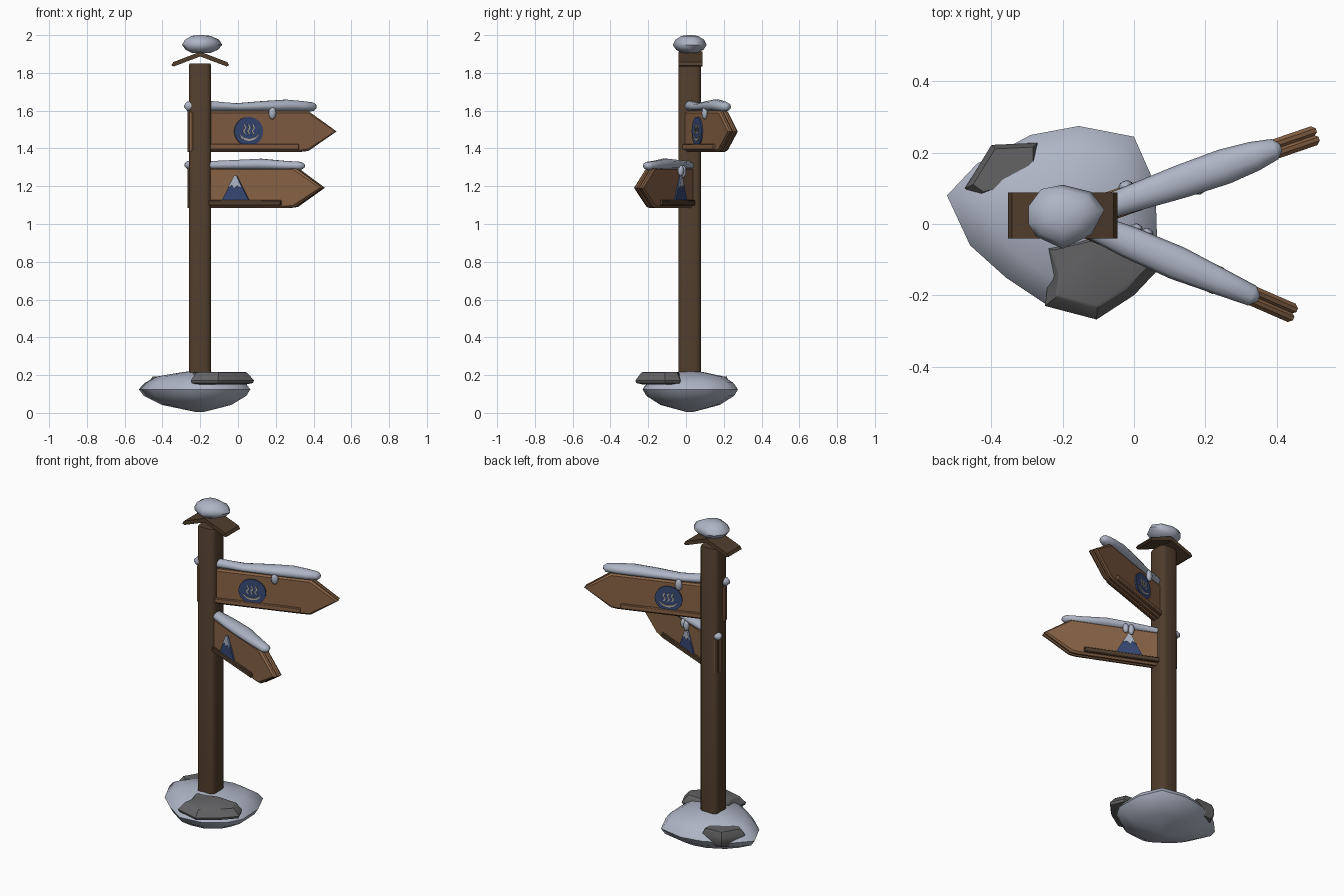
import bpy, bmesh, math
from mathutils import Vector

if "Cube" in bpy.data.objects:
    bpy.data.objects.remove(bpy.data.objects["Cube"])


def material(name, r, g, b):
    lin = [(c / 255 / 12.92) if c < 10 else ((c / 255 + 0.055) / 1.055) ** 2.4 for c in (r, g, b)]
    m = bpy.data.materials.new(name)
    m.diffuse_color = (*lin, 1)
    m.use_nodes = True
    m.node_tree.nodes["Principled BSDF"].inputs["Base Color"].default_value = m.diffuse_color
    return m


SNOW = material("snow", 174, 181, 197)
ROCK = material("rock", 100, 99, 101)
DARK_WOOD = material("dark_wood", 80, 61, 44)
LIGHT_WOOD = material("light_wood", 136, 99, 70)
NAVY = material("navy_paint", 55, 72, 116)
CREAM = material("cream_paint", 180, 174, 162)


def finish(ob, mat, angle, place):
    ob.data.materials.append(mat)
    if place:
        ob.location, ob.rotation_euler = place[0], (0, 0, math.radians(place[1]))
    bpy.ops.object.select_all(action='DESELECT')
    ob.select_set(True)
    bpy.context.view_layer.objects.active = ob
    bpy.ops.object.shade_smooth_by_angle(angle=math.radians(angle))
    return ob


def loft(name, rings, mat, angle=30, place=None):
    """Skin a list of equal-length rings and cap both ends."""
    bm = bmesh.new()
    vs = [[bm.verts.new(p) for p in ring] for ring in rings]
    n = len(vs[0])
    for a, b in zip(vs, vs[1:]):
        for i in range(n):
            j = (i + 1) % n
            bm.faces.new((a[i], a[j], b[j], b[i]))
    bm.faces.new(vs[0])
    bm.faces.new(vs[-1])
    bmesh.ops.recalc_face_normals(bm, faces=bm.faces)
    me = bpy.data.meshes.new(name)
    bm.to_mesh(me)
    bm.free()
    ob = bpy.data.objects.new(name, me)
    bpy.context.collection.objects.link(ob)
    return finish(ob, mat, angle, place)


def plate(name, outline, y0, y1, mat, place):
    """Flat cut-out in the sign's own x-z plane."""
    return loft(name, [[(x, y, z) for x, z in outline] for y in (y0, y1)], mat, 30, place)


def box(name, lo, hi, mat, place=None, bevel=0.0, segments=1):
    rings = [[(lo[0], lo[1], z), (hi[0], lo[1], z), (hi[0], hi[1], z), (lo[0], hi[1], z)]
             for z in (lo[2], hi[2])]
    ob = loft(name, rings, mat, 35, place)
    if bevel:
        m = ob.modifiers.new("bevel", 'BEVEL')
        m.width, m.segments = bevel, segments
    return ob


def mound(name, outline, centre, levels, mat, angle):
    """Stack scaled copies of a plan outline: levels are (scale, z)."""
    cx, cy = centre
    rings = [[(cx + (x - cx) * s, cy + (y - cy) * s, z) for x, y in outline] for s, z in levels]
    return loft(name, rings, mat, angle)


def blob(name, at, size, place):
    bpy.ops.mesh.primitive_uv_sphere_add(segments=10, ring_count=6)
    ob = bpy.context.object
    ob.name = name
    for v in ob.data.vertices:
        v.co = Vector(at) + Vector([c * s for c, s in zip(v.co, size)])
    return finish(ob, SNOW, 80, place)


# Snow heap and the stones around the foot
heap = [(-.525, .08), (-.44, .17), (-.29, .25), (-.155, .275), (0, .245), (.06, .11), (.065, -.05),
        (.02, -.13), (-.1, -.215), (-.24, -.23), (-.36, -.15), (-.46, -.06)]
mound("snow_heap", heap, (-.2, .02), [(.06, .004), (.62, .042), (.92, .09), (1, .125), (.9, .16),
                                      (.7, .193), (.3, .215), (.05, .225)], SNOW, 60)
front = [(-.27, -.06), (-.1, -.02), (.05, -.03), (.085, -.11), (0, -.2), (-.105, -.268),
         (-.25, -.23), (-.24, -.15)]
mound("front_stone", front, (-.1, -.11), [(.75, .15), (.97, .158), (1, .172), (.8, .213), (.74, .217)],
      ROCK, 30)
back = [(-.475, .1), (-.40, .222), (-.27, .228), (-.27, .18), (-.35, .1), (-.44, .075)]
mound("back_stone", back, (-.345, .16), [(.8, .1), (1, .13), (1, .16), (.82, .193)], ROCK, 30)

# Post with rounded corners
x0, x1, y0, y1, c = -.26, -.143, -.04, .08, .028
corner = []
for cx, cy, a in ((x1 - c, y1 - c, 0), (x0 + c, y1 - c, 90), (x0 + c, y0 + c, 180), (x1 - c, y0 + c, 270)):
    for k in range(4):
        t = math.radians(a + 30 * k)
        corner.append((cx + c * math.cos(t), cy + c * math.sin(t)))
mound("post", corner, (-.2, .02), [(1, .1), (1, 1.84), (.94, 1.85)], DARK_WOOD, 40)

# Little roof made of two sloping boards
for side, label in ((-1, "left"), (1, "right")):
    section = [(-.2 + side * x, z) for x, z in ((0, 1.912), (.143, 1.857), (.153, 1.84), (.14, 1.834), (0, 1.887))]
    loft(label + "_roof_board", [[(x, y, z) for x, z in section] for y in (-.04, .088)], DARK_WOOD)

# Snow on the roof
cap = [(-.296, .05), (-.26, .098), (-.2, .11), (-.12, .09), (-.083, .04), (-.12, -.03), (-.2, -.07),
       (-.275, -.035), (-.296, 0)]
mound("roof_snow", cap, (-.2, .02), [(.45, 1.905), (.8, 1.922), (1, 1.948), (.85, 1.975), (.5, 1.995),
                                     (.15, 2.0)], SNOW, 60)

T = .028  # half thickness of a sign board


def sign(name, place, tip, shoulder, zlo, zhi, rib_end, snow):
    zm = (zlo + zhi) / 2
    outline = [(-.066, zlo), (shoulder - .04, zlo), (shoulder, zlo + .005), (tip, zm),
               (shoulder, zhi), (-.066, zhi)]
    cx = (tip - .066) / 2
    # arrow board with eased rims and a groove along the edge
    rings = []
    for y, d in ((-1, .01), (-.65, 0), (-.25, 0), (0, .008), (.25, 0), (.65, 0), (1, .01)):
        kx, kz = 1 - d / (tip / 2), 1 - d / ((zhi - zlo) / 2)
        rings.append([(cx + (x - cx) * kx, y * T, zm + (z - zm) * kz) for x, z in outline])
    loft(name + "_board", rings, LIGHT_WOOD, 25, place)
    # batten along the bottom of both faces
    for s, label in ((-1, "front"), (1, "back")):
        ys = sorted((s * (T - .005), s * (T + .012)))
        box(f"{name}_{label}_batten", (.03, ys[0], zlo + .012), (rib_end, ys[1], zlo + .042),
            DARK_WOOD if name == "lower" else LIGHT_WOOD, place, .004)
    # long snow drift on the top edge
    tube = []
    for x, w, lo, hi in snow:
        m, h = (lo + hi) / 2, (hi - lo) / 2
        tube.append([(x, w * math.cos(k * math.pi / 5), m + h * math.sin(k * math.pi / 5)) for k in range(10)])
    loft(name + "_snow", tube, SNOW, 60, place)


up = ((-.2, .005, 0), 19)
low = ((-.2, .03, 0), -23.5)
sign("upper", up, .757, .60, 1.382, 1.598, .54,
     [(-.088, .008, 1.615, 1.632), (-.07, .024, 1.598, 1.65), (.06, .03, 1.598, 1.652), (.2, .038, 1.598, 1.64),
      (.35, .047, 1.596, 1.652), (.48, .05, 1.594, 1.66), (.57, .042, 1.594, 1.652), (.63, .03, 1.596, 1.645),
      (.648, .01, 1.61, 1.632)])
sign("lower", low, .712, .556, 1.085, 1.298, .48,
     [(-.088, .008, 1.303, 1.32), (-.07, .024, 1.288, 1.335), (.06, .034, 1.288, 1.334), (.2, .045, 1.286, 1.34),
      (.35, .048, 1.284, 1.347), (.48, .038, 1.284, 1.336), (.58, .03, 1.286, 1.33), (.60, .01, 1.297, 1.318)])

# Painted plates on both faces of the signs
for s, label in ((-1, "front"), (1, "back")):
    y = lambda d: s * (T + d)
    # bathing-bowl badge
    cx, cz = .26, 1.49
    disc = [(cx + .08 * math.cos(k * math.pi / 12), cz + .077 * math.sin(k * math.pi / 12)) for k in range(24)]
    plate(label + "_badge", disc, y(-.002), y(.0075), NAVY, up)
    arc = [math.radians(200 + 14 * k) for k in range(11)]
    bowl = [(cx + .055 * math.cos(a), cz - .005 + .045 * math.sin(a)) for a in arc]
    bowl += [(cx + .052 * math.cos(a), cz - .005 + .034 * math.sin(a)) for a in reversed(arc)]
    plate(label + "_bowl", bowl, y(.006), y(.011), CREAM, up)
    for k in (-1, 0, 1):
        wave = [(cx + k * .024 + dx, cz + dz) for dx, dz in ((.003, -.014), (-.007, .002), (.005, .018), (-.003, .036))]
        strip = [(x - .004, z) for x, z in wave] + [(x + .004, z) for x, z in reversed(wave)]
        plate(f"{label}_steam_{k + 2}", strip, y(.006), y(.011), CREAM, up)
    # mountain with a snowy peak
    mx = .218
    peak = [(mx - .082, 1.117), (mx + .082, 1.117), (mx + .008, 1.253), (mx - .008, 1.253)]
    plate(label + "_mountain", peak, y(-.002), y(.0075), NAVY, low)
    white = [(mx - .04, 1.193), (mx - .017, 1.207), (mx - .004, 1.187), (mx + .012, 1.203), (mx + .038, 1.193),
             (mx + .007, 1.256), (mx - .007, 1.256)]
    plate(label + "_peak_snow", white, y(.006), y(.011), SNOW, low)

# Hanging lumps of snow
blob("upper_front_drip", (.392, -.036, 1.587), (.021, .016, .034), up)
blob("upper_back_drip", (.2, .038, 1.585), (.021, .016, .036), up)
blob("lower_back_drip_1", (.208, .042, 1.278), (.018, .016, .033), low)
blob("lower_back_drip_2", (.24, .042, 1.282), (.018, .016, .03), low)
